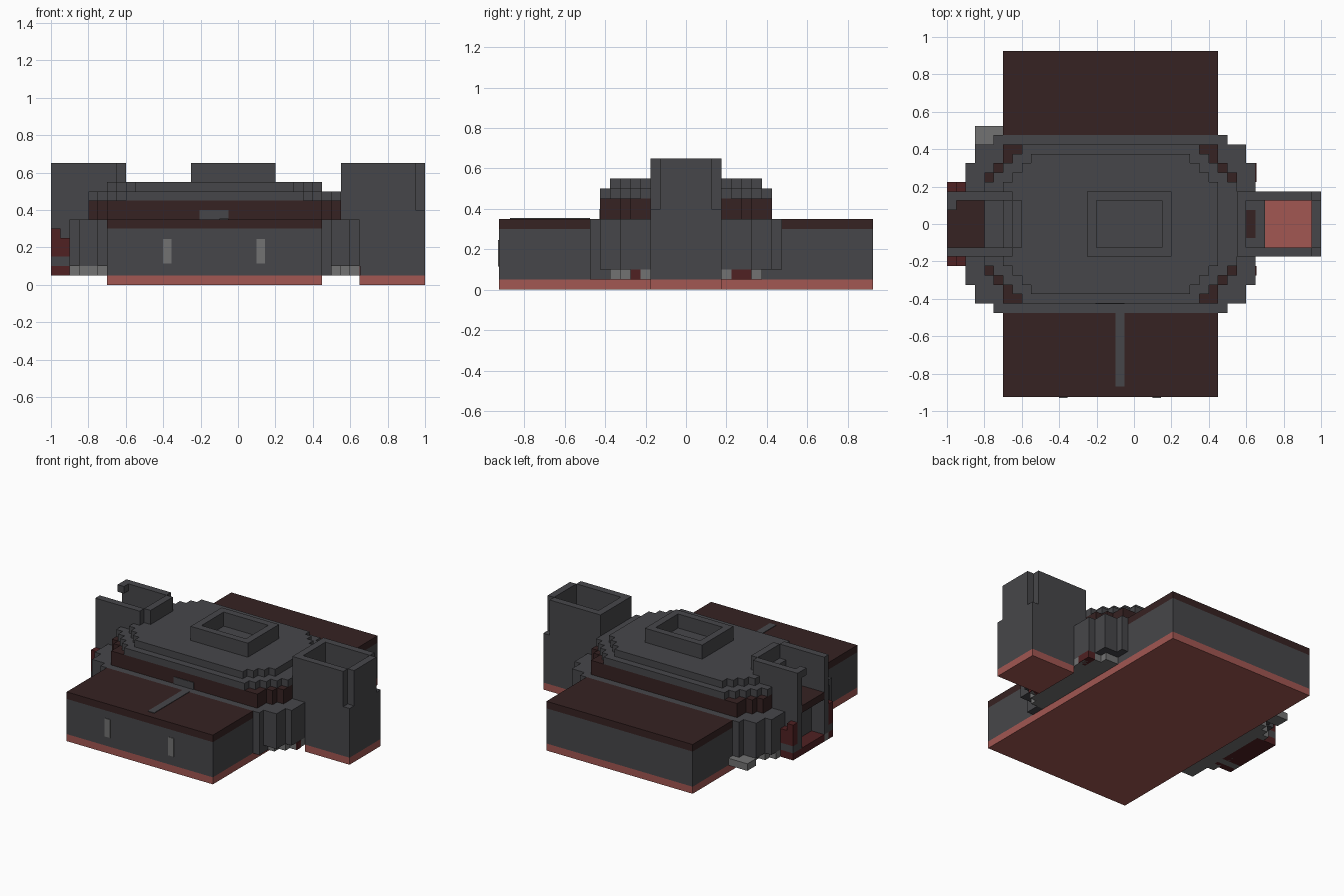
import bpy

cube = bpy.data.objects.get("Cube")
if cube:
    bpy.data.objects.remove(cube, do_unlink=True)


def material(name, r, g, b):
    m = bpy.data.materials.new(name)
    m.use_nodes = True
    m.diffuse_color = (r, g, b, 1)
    m.node_tree.nodes["Principled BSDF"].inputs["Base Color"].default_value = (r, g, b, 1)
    return m


GREY = material("dark grey", .062, .062, .068)
LIGHT = material("light grey", .17, .17, .17)
BROWN = material("dark brown", .037, .016, .016)
RED = material("dark red", .08, .015, .016)
SALMON = material("salmon red", .36, .095, .085)
MID = -.125     # x of the body's own centre line


def prism(name, outline, z0, z1, mat):
    """Extrude an xy outline (counter-clockwise) from z0 to z1."""
    n = len(outline)
    verts = [(x, y, z) for z in (z0, z1) for x, y in outline]
    faces = [tuple(reversed(range(n))), tuple(range(n, 2 * n))]
    faces += [(i, (i + 1) % n, (i + 1) % n + n, i + n) for i in range(n)]
    mesh = bpy.data.meshes.new(name)
    mesh.from_pydata(verts, [], faces)
    mesh.materials.append(mat)
    ob = bpy.data.objects.new(name, mesh)
    bpy.context.collection.objects.link(ob)
    return ob


def box(name, x0, x1, y0, y1, z0, z1, mat):
    return prism(name, [(x0, y0), (x1, y0), (x1, y1), (x0, y1)], z0, z1, mat)


def pair(name, x0, x1, y0, y1, z0, z1, mat):
    """A box on the +y side and its mirror image on the -y side."""
    box(name + "_back", x0, x1, y0, y1, z0, z1, mat)
    box(name + "_front", x0, x1, -y1, -y0, z0, z1, mat)


def stepped_oval(name, steps, z0, z1, mat):
    """Steps are (half length, half width), from the long end to the wide side."""
    quarter = []
    for i, (hx, hy) in enumerate(steps):
        if i:
            quarter.append((hx, steps[i - 1][1]))
        quarter.append((hx, hy))
    flipped = quarter[::-1]
    ring = quarter + [(-x, y) for x, y in flipped]
    ring += [(-x, -y) for x, y in quarter] + [(x, -y) for x, y in flipped]
    return prism(name, [(x + MID, y) for x, y in ring], z0, z1, mat)


# Long block lying across the body
box("block_base", -.7, .45, -.925, .925, 0, .05, SALMON)
box("block_body", -.7, .45, -.925, .925, .05, .3, GREY)
pair("block_roof", -.7, .45, .475, .925, .3, .35, BROWN)

# Stepped oval body, tier by tier
hull = [(.775, .325), (.725, .425), (.625, .475)]
stepped_oval("hull_underside", [(.775, .275), (.725, .325), (.675, .375)], .05, .1, LIGHT)
stepped_oval("hull", hull, .1, .35, GREY)
stepped_oval("upper_band", [(.675, .275), (.625, .325), (.575, .425)], .35, .45, BROWN)
stepped_oval("roof_lower", [(.675, .225), (.625, .275), (.575, .325), (.525, .375), (.475, .425)],
             .45, .5, GREY)
stepped_oval("roof_upper", [(.575, .225), (.525, .275), (.475, .325), (.425, .375)], .5, .55, GREY)
box("underside_step", .45, .5, -.475, -.375, .05, .1, GREY)
box("underside_patch_back", .6, .655, .225, .325, .05, .1, RED)
box("underside_patch_front", .6, .655, -.275, -.225, .05, .1, RED)
box("corner_step", -.85, -.7, .425, .525, .05, .1, LIGHT)
box("corner_step_front", -.85, -.75, -.425, -.325, .05, .1, LIGHT)

# Low open frame on the roof
pair("roof_frame_side", -.25, .2, .125, .175, .55, .65, GREY)
for name, x in (("right", -.25), ("left", .15)):
    box("roof_frame_end_" + name, x, x + .05, -.125, .125, .55, .65, GREY)

# Left tower: hollow shaft with a notched outer end
box("left_tower_base", .65, 1, -.175, .175, 0, .05, SALMON)
pair("left_tower_wall", .65, .95, .125, .175, .05, .65, GREY)
pair("left_tower_overhang", .55, .65, .125, .175, .35, .65, GREY)
box("left_tower_end_lower", .95, 1, -.175, .175, .05, .4, GREY)
box("left_tower_end_upper", .95, 1, -.125, .125, .4, .65, GREY)
box("left_tower_inner_lower", .65, .7, -.125, .125, .05, .35, GREY)
box("left_tower_inner_upper", .55, .6, -.125, .125, .35, .65, GREY)
box("left_tower_floor_mark", .6, .65, -.075, .075, .35, .355, BROWN)

# Right tower: open at its outer end
pair("right_tower_wall", -1, -.65, .125, .175, .1, .65, GREY)
box("right_tower_end", -.65, -.6, -.125, .125, .4, .65, GREY)
box("right_tower_stud", -1, -.95, .075, .125, .6, .65, GREY)
box("right_tower_floor", -1, -.8, -.125, .125, .35, .4, BROWN)
box("right_tower_foot", -1, -.85, -.125, .225, .05, .1, RED)
box("right_tower_foot_front", -1, -.85, -.225, -.175, .05, .1, RED)
box("right_tower_foot_end", -1, -.85, -.175, -.125, .05, .1, LIGHT)
pair("side_ledge", -1, -.9, .175, .225, .1, .15, GREY)
pair("side_block", -1, -.9, .175, .225, .15, .25, RED)
pair("side_block_top", -1, -.95, .175, .225, .25, .3, RED)

# Painted marks on the front
box("roof_stripe", -.1, -.05, -.87, -.475, .35, .354, GREY)
prism("band_mark", [(-.205, -.429), (-.05, -.429), (-.05, -.425), (-.205, -.425)], .35, .4, GREY)
for name, x in (("right", -.4), ("left", .1)):
    box("front_slot_" + name, x, x + .045, -.929, -.925, .115, .245, LIGHT)
